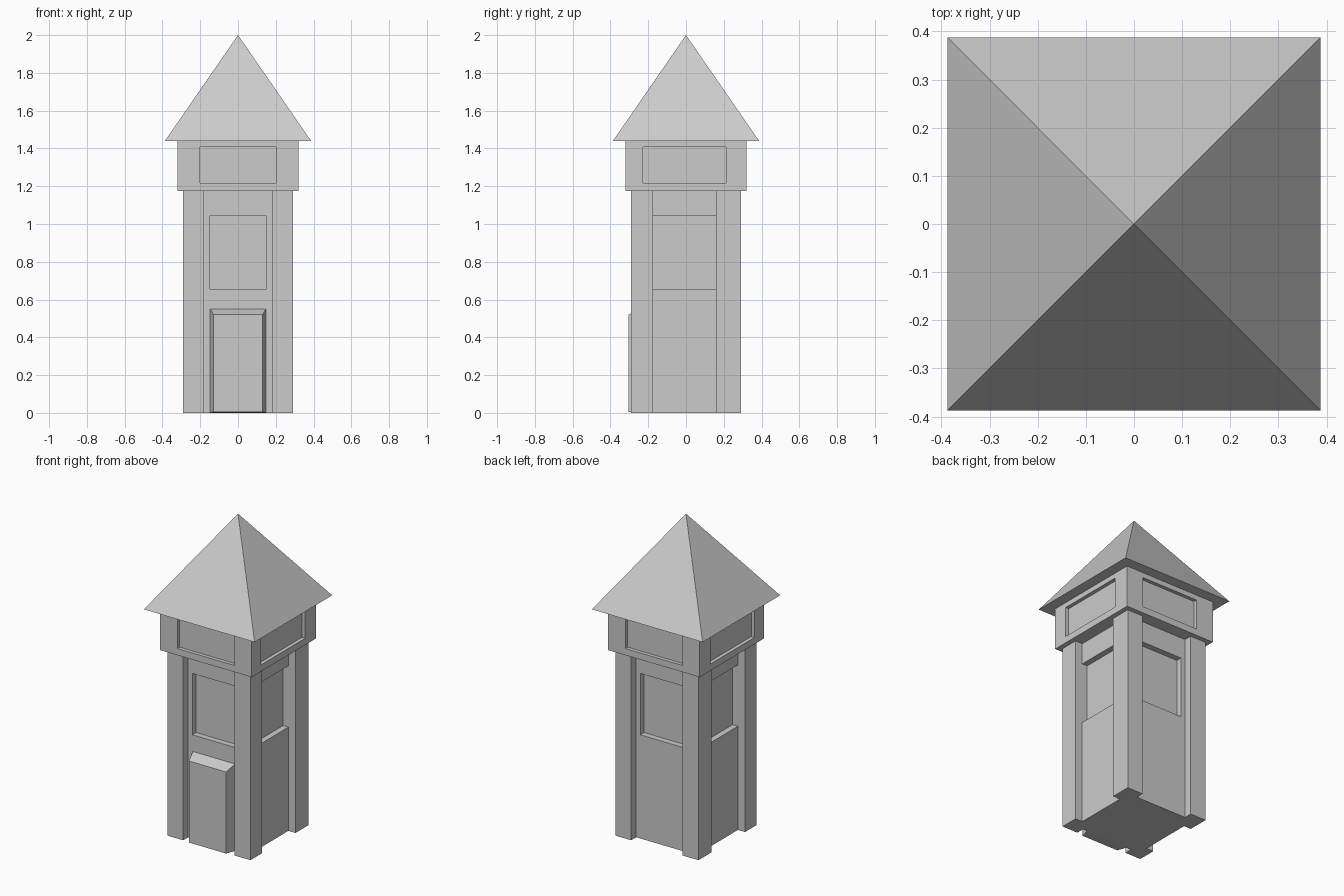
import bpy, bmesh

if "Cube" in bpy.data.objects:
    bpy.data.objects.remove(bpy.data.objects["Cube"])


def box(name, lo, hi):
    bm = bmesh.new()
    bmesh.ops.create_cube(bm, size=1)
    for v in bm.verts:
        v.co = [lo[i] if v.co[i] < 0 else hi[i] for i in range(3)]
    return finish(name, bm)


def finish(name, bm):
    bmesh.ops.recalc_face_normals(bm, faces=bm.faces)
    me = bpy.data.meshes.new(name)
    bm.to_mesh(me)
    bm.free()
    ob = bpy.data.objects.new(name, me)
    bpy.context.collection.objects.link(ob)
    return ob


def cut(target, lo, hi):
    cutter = box("cutter", lo, hi)
    mod = target.modifiers.new("recess", 'BOOLEAN')
    mod.operation, mod.solver, mod.object = 'DIFFERENCE', 'EXACT', cutter
    bpy.context.view_layer.objects.active = target
    bpy.ops.object.modifier_apply(modifier=mod.name)
    bpy.data.objects.remove(cutter)


def cut_sides(target, depth, xr, yr, zr):
    """Recess all four sides down to the plane at +-depth."""
    for a, b in ((-0.6, -depth), (depth, 0.6)):
        cut(target, (xr[0], a, zr[0]), (xr[1], b, zr[1]))   # front / back
        cut(target, (a, yr[0], zr[0]), (b, yr[1], zr[1]))   # left / right


# Shaft: corner pillars left standing by channels, then window recesses
shaft = box("tower_shaft", (-0.29, -0.29, 0), (0.29, 0.29, 1.18))
cut_sides(shaft, 0.24, (-0.18, 0.18), (-0.175, 0.16), (-0.1, 1.3))
cut_sides(shaft, 0.203, (-0.15, 0.15), (-0.175, 0.16), (0.655, 1.042))

# Head block with a shallow panel on each side
head = box("tower_head", (-0.32, -0.32, 1.175), (0.32, 0.32, 1.44))
cut_sides(head, 0.297, (-0.2, 0.2), (-0.227, 0.213), (1.217, 1.408))

# Door: box whose front face is narrowed to bevel the sides and top
door = box("door", (-0.15, -0.305, 0), (0.15, -0.23, 0.555))
for v in door.data.vertices:
    if v.co.y < -0.3:
        v.co.x *= 0.13 / 0.15
        v.co.z = 0.52 if v.co.z > 0.3 else 0.005

# Pyramid roof
bm = bmesh.new()
base = [bm.verts.new((x, y, 1.44)) for x, y in
        ((-0.387, -0.387), (0.387, -0.387), (0.387, 0.387), (-0.387, 0.387))]
tip = bm.verts.new((0, 0, 2))
bm.faces.new(base)
for i in range(4):
    bm.faces.new((base[i], base[(i + 1) % 4], tip))
finish("roof", bm)
